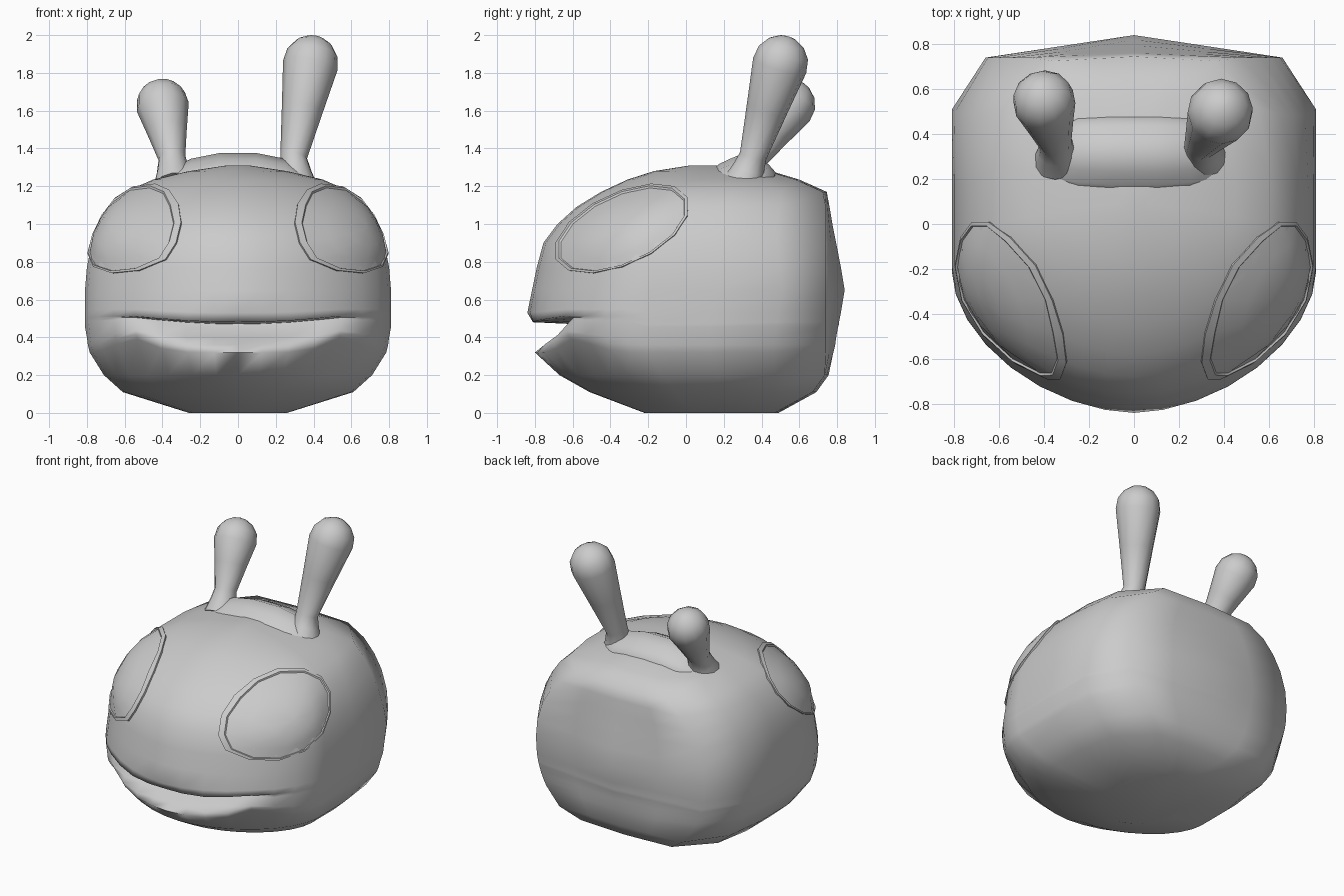
import bpy, bmesh, math
from mathutils import Vector
from mathutils.bvhtree import BVHTree

if "Cube" in bpy.data.objects:
    bpy.data.objects.remove(bpy.data.objects["Cube"])

grey = bpy.data.materials.new("plain_grey")
grey.diffuse_color = (0.6, 0.6, 0.6, 1)
grey.use_nodes = True
grey.node_tree.nodes["Principled BSDF"].inputs["Base Color"].default_value = grey.diffuse_color


def finish(name, bm, angle):
    bmesh.ops.recalc_face_normals(bm, faces=bm.faces)
    me = bpy.data.meshes.new(name)
    bm.to_mesh(me)
    bm.free()
    ob = bpy.data.objects.new(name, me)
    bpy.context.collection.objects.link(ob)
    me.materials.append(grey)
    bpy.ops.object.select_all(action='DESELECT')
    ob.select_set(True)
    bpy.context.view_layer.objects.active = ob
    bpy.ops.object.shade_smooth_by_angle(angle=math.radians(angle))
    return ob


def loft(rings, cap_start=True, cap_end=True):
    bm = bmesh.new()
    vs = [[bm.verts.new(p) for p in r] for r in rings]
    n = len(vs[0])
    for a, b in zip(vs, vs[1:]):
        for i in range(n):
            j = (i + 1) % n
            bm.faces.new((a[i], a[j], b[j], b[i]))
    if cap_start:
        bm.faces.new(vs[0])
    if cap_end:
        bm.faces.new(vs[-1])
    return bm


# Head: stacked plan outlines; each level is height, half width, front, back, mouth limit
LEVELS = [
    (0.0, 0.26, -0.22, 0.49, None), (0.11, 0.61, -0.51, 0.69, None),
    (0.20, 0.71, -0.67, 0.755, None), (0.32, 0.785, -0.80, 0.78, None),
    (0.36, 0.795, -0.82, 0.79, -0.75), (0.40, 0.80, -0.83, 0.795, -0.68),
    (0.455, 0.81, -0.835, 0.805, -0.60), (0.47, 0.81, -0.835, 0.81, -0.59),
    (0.48, 0.81, -0.84, 0.81, -0.81), (0.53, 0.81, -0.84, 0.82, None),
    (0.65, 0.81, -0.815, 0.84, None), (0.77, 0.80, -0.79, 0.82, None),
    (0.90, 0.775, -0.755, 0.795, None), (1.0, 0.735, -0.68, 0.775, None),
    (1.09, 0.68, -0.58, 0.76, None), (1.17, 0.60, -0.45, 0.745, None),
    (1.235, 0.45, -0.31, 0.60, None), (1.28, 0.26, -0.17, 0.45, None),
    (1.31, 0.06, 0.02, 0.20, None)]


def head_ring(z, w, f, b, mouth):
    depth = b - f
    yc = f + 0.38 * depth
    power = 2 / 1.78
    pts = []
    for i in range(17):
        a = math.pi * i / 16
        c, s = math.cos(a), max(0, math.sin(a))
        pts.append((-w * math.copysign(abs(c) ** power, c), yc - (yc - f) * s ** power))
    side_end = f + 0.8 * depth
    corner = min(0.74, b - 0.02)
    # rounded outline of the back
    t = min(1, abs(z - 0.64) / 0.62)
    cx = max(0.45 * w, 0.66 * (1 - t ** 2.2) ** 0.5)
    cx = min(cx, 0.82 * w)
    ex = w * (1 - 0.1 * t ** 2)
    half = [(w, (yc + side_end) / 2), (ex, side_end), (cx, corner),
            (0.5 * cx, (corner + b) / 2)]
    pts += half + [(0, b)] + [(-x, y) for x, y in reversed(half)]
    out = []
    for x, y in pts:
        dz = 0
        if y < -0.3 and 0.4 < z < 0.6:      # mouth line curves up at the corners
            dz = 0.035 * min(1, (x / 0.53) ** 2) * (1 - abs(z - 0.47) / 0.13)
        if y < -0.3 and 0.3 < z < 0.47:     # lower lip rises to meet the corners
            dz += 0.45 * (0.48 - z) * math.exp(-((abs(x) - 0.55) / 0.13) ** 2)
        if mouth is not None:
            k = max(0, min(1, (0.64 - abs(x)) / 0.1))
            y += k * (max(y, mouth) - y)
        out.append((x, y, z + dz))
    return out


bm = loft([head_ring(*lv) for lv in LEVELS])
bmesh.ops.recalc_face_normals(bm, faces=bm.faces)
tree = BVHTree.FromBMesh(bm)
finish("head", bm, 85)


# Eyes: oval lens with a thin raised rim, laid onto the head
def eye_ring(scale, lift, side, n=14):
    tilt = math.radians(25)
    ring = []
    for i in range(n):
        a = 2 * math.pi * i / n
        u, v = 0.38 * scale * math.cos(a), 0.185 * scale * math.sin(a)
        y = -0.335 + u * math.cos(tilt) - v * math.sin(tilt)
        z = 0.97 + u * math.sin(tilt) + v * math.cos(tilt)
        p, nrm, _, _ = tree.ray_cast(Vector((2, y, z)), Vector((-1, 0, 0)))
        if p is None:
            p, nrm, _, _ = tree.find_nearest(Vector((0.35, y, z)))
        q = p + nrm * lift
        ring.append((side * q.x, q.y, q.z))
    return ring


for side, label in ((1, "right"), (-1, "left")):
    shape = ((1.0, -0.02), (1.0, 0.014), (0.95, 0.014), (0.94, 0.004),
             (0.7, 0.01), (0.4, 0.012), (0.1, 0.012))
    finish("eye_" + label, loft([eye_ring(s, h, side) for s, h in shape], False), 40)

# Saddle joining the two feelers on top of the head
saddle = []
half = ((0.1, 0.12, 0.49, 1.375), (0.25, 0.135, 0.48, 1.345),
        (0.37, 0.17, 0.42, 1.28), (0.41, 0.22, 0.34, 1.22))
for x, y0, y1, top in [(-p[0], *p[1:]) for p in reversed(half)] + list(half):
    saddle.append([(x, (y0 + y1) / 2 - (y1 - y0) / 2 * math.cos(a),
                    1.22 + (top - 1.22) * math.sin(a) ** 0.8 - 0.02)
                   if 0 < i < 8 else
                   (x, (y0 + y1) / 2 - (y1 - y0) / 2 * math.cos(a), 1.19)
                   for i, a in enumerate(math.pi * k / 8 for k in range(9))])
    saddle[-1][4] = (x, (y0 + y1) / 2, top)
finish("feeler_saddle", loft(saddle), 60)


# Feelers: flared foot, widening stalk and rounded tip
def feeler(name, foot, neck, tip, r):
    foot, neck, tip = Vector(foot), Vector(neck), Vector(tip)
    d = (tip - neck).normalized()
    e1 = d.cross(Vector((0, 1, 0))).normalized()
    e2 = d.cross(e1)
    path = [(foot, 0.11), (foot.lerp(neck, 0.55), 0.085), (neck, 0.072),
            (neck.lerp(tip, 0.5), 0.072 + (r - 0.072) * 0.5)]
    path += [(tip + d * r * math.sin(a), r * math.cos(a))
             for a in (-0.1, 0.4, 0.85, 1.25, 1.5)]
    rings = [[c + (e1 * math.cos(t) + e2 * math.sin(t)) * rad
              for t in [2 * math.pi * k / 12 for k in range(12)]] for c, rad in path]
    finish(name, loft(rings), 60)


feeler("feeler_right", (0.32, 0.30, 1.21), (0.295, 0.355, 1.36), (0.385, 0.50, 1.853), 0.147)
feeler("feeler_left", (-0.34, 0.29, 1.21), (-0.35, 0.36, 1.35), (-0.40, 0.545, 1.63), 0.14)
